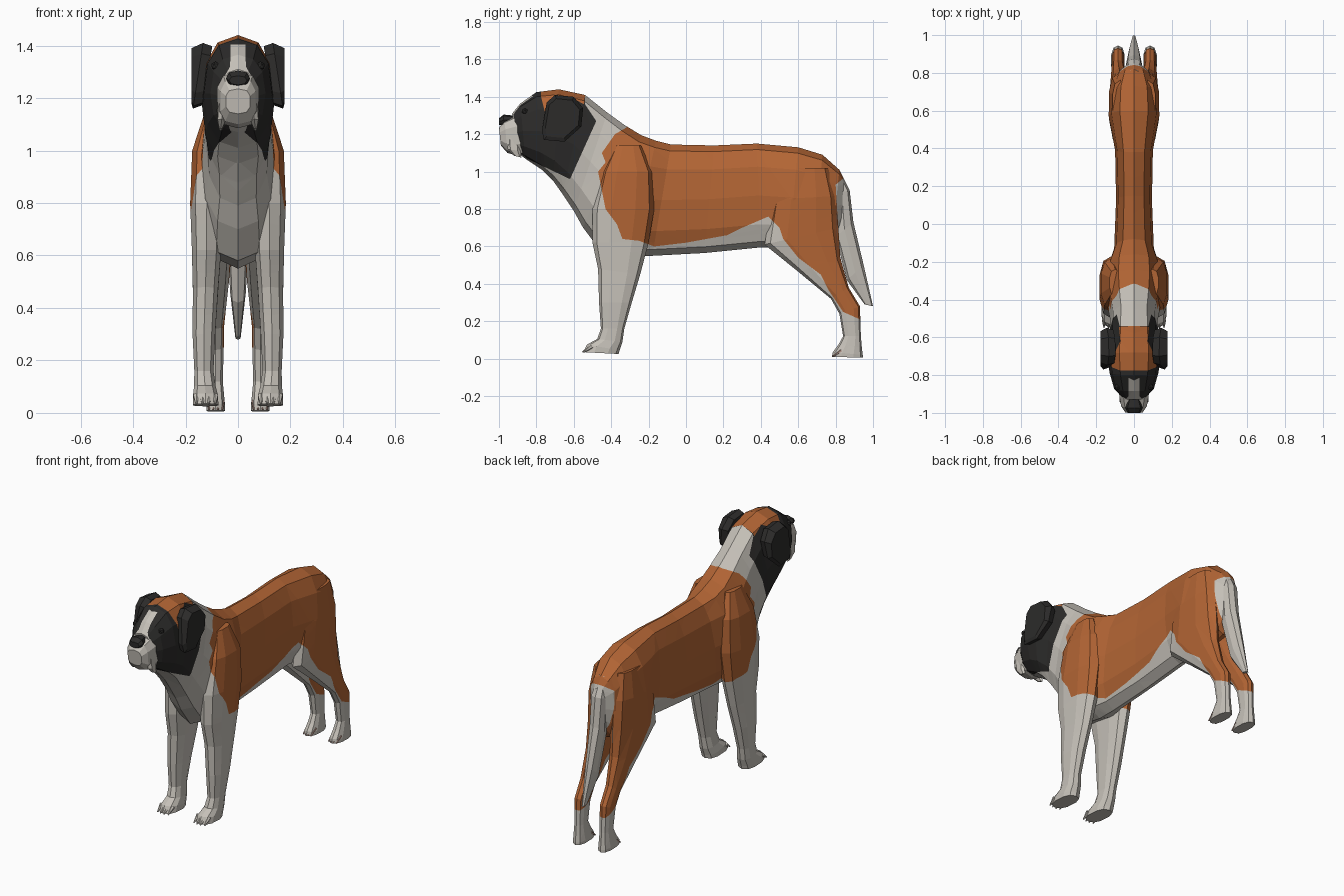
import bpy, bmesh, math
from mathutils import Vector, Matrix

if "Cube" in bpy.data.objects:
    bpy.data.objects.remove(bpy.data.objects["Cube"])

WHITE, ORANGE, BLACK, PINK = range(4)
MATS = []
for name, col in (("white_fur", (.56, .53, .48)), ("orange_fur", (.45, .13, .035)),
                  ("black_fur", (.025, .024, .023)), ("pink_toe", (.45, .3, .25))):
    m = bpy.data.materials.new(name)
    m.diffuse_color = (*col, 1)
    m.use_nodes = True
    m.node_tree.nodes["Principled BSDF"].inputs["Base Color"].default_value = m.diffuse_color
    MATS.append(m)


def finish(name, bm, mirror=False):
    me = bpy.data.meshes.new(name)
    bm.to_mesh(me)
    bm.free()
    ob = bpy.data.objects.new(name, me)
    bpy.context.collection.objects.link(ob)
    for m in MATS:
        me.materials.append(m)
    if mirror:
        ob.modifiers.new("mirror", 'MIRROR').use_mirror_merge = False
    return ob


def loft(rings, n=12, mat=WHITE, power=.85):
    """Skin rings given as (y0, z0, y1, z1, half width, centre x)."""
    bm = bmesh.new()
    soft = lambda v: math.copysign(abs(v) ** power, v)
    loops = []
    for r in rings:
        a, b = Vector((0, r[0], r[1])), Vector((0, r[2], r[3]))
        cx = r[5] if len(r) > 5 else 0
        loop = []
        for i in range(n):
            t = 2 * math.pi * i / n
            p = (a + b) / 2 + (a - b) / 2 * soft(math.cos(t))
            p.x = cx + r[4] * soft(math.sin(t))
            loop.append(bm.verts.new(p))
        loops.append(loop)
    for p, q in zip(loops, loops[1:]):
        for i in range(n):
            j = (i + 1) % n
            bm.faces.new((p[i], p[j], q[j], q[i]))
    bm.faces.new(loops[0])
    bm.faces.new(loops[-1][::-1])
    for f in bm.faces:
        f.material_index = mat
    bmesh.ops.recalc_face_normals(bm, faces=bm.faces)
    return bm


def inside(u, v, poly):
    hit = False
    for (a, b), (c, d) in zip(poly, poly[1:] + poly[:1]):
        if (b > v) != (d > v) and u < (c - a) * (v - b) / (d - b) + a:
            hit = not hit
    return hit


def paint(bm, poly, mat, axis=1, ymin=-9, ymax=9):
    """Cut the polygon's edge lines into the surface and colour what lies inside it."""
    near = lambda f: ymin < f.calc_center_median().y < ymax
    for (a, b), (c, d) in zip(poly, poly[1:] + poly[:1]):
        co, no = Vector((0, 0, b)), Vector((0, 0, a - c))
        co[axis], no[axis] = a, d - b
        fs = [f for f in bm.faces if near(f)]
        geom = list({v for f in fs for v in f.verts}) + list({e for f in fs for e in f.edges}) + fs
        bmesh.ops.bisect_plane(bm, geom=geom, dist=1e-5, plane_co=co, plane_no=no.normalized())
    for f in bm.faces:
        c = f.calc_center_median()
        if near(f) and inside(c[axis], c.z, poly):
            f.material_index = mat


# Coat patches, drawn in side view (y, z)
COAT = [(-.27, 1.3), (-.32, 1.235), (-.38, 1.2), (-.45, 1.1), (-.43, 1.05), (-.47, 1.0),
        (-.43, .8), (-.37, .72), (-.34, .64), (-.25, .63), (-.17, .60), (0, .62), (.22, .66),
        (.3, .70), (.44, .76), (.5, .7), (.52, .64), (.6, .54), (.72, .45), (.76, .37),
        (.84, .25), (.93, .21), (.97, .3), (.86, .45), (.82, .6), (.80, .93), (.86, .98), (.86, 1.2)]
MASK = [(-.96, 1.30), (-.91, 1.12), (-.85, 1.07), (-.62, .96), (-.48, 1.27), (-.54, 1.36),
        (-.54, 1.5), (-.96, 1.5)]
CROWN = [(-.78, 1.5), (-.775, 1.40), (-.75, 1.30), (-.70, 1.36), (-.62, 1.40),
         (-.545, 1.36), (-.53, 1.5)]
BLAZE = [(-.065, 1.26), (-.03, 1.32), (-.028, 1.405), (.028, 1.405), (.03, 1.32), (.065, 1.26)]

# Head, neck and trunk as one skin
body = loft([
    (-.93, 1.31, -.90, 1.10, .065), (-.885, 1.365, -.86, 1.07, .105),
    (-.80, 1.425, -.77, 1.01, .13), (-.68, 1.44, -.71, .95, .14),
    (-.54, 1.41, -.66, .88, .128), (-.42, 1.315, -.60, .79, .125),
    (-.33, 1.25, -.55, .70, .14), (-.24, 1.195, -.46, .58, .15),
    (-.16, 1.165, -.30, .55, .14), (-.08, 1.145, -.18, .55, .105),
    (.15, 1.14, .1, .565, .095), (.38, 1.15, .40, .595, .10),
    (.6, 1.13, .55, .59, .135), (.73, 1.09, .68, .59, .125),
    (.82, 1.01, .78, .62, .085), (.85, .95, .83, .7, .04)])
paint(body, COAT, ORANGE, ymin=-.56)
paint(body, MASK, BLACK, ymax=-.4)
paint(body, CROWN, ORANGE, ymax=-.4)
paint(body, BLAZE, WHITE, axis=0, ymax=-.79)
finish("body", body)

# Muzzle and nose
finish("muzzle", loft([
    (-.86, 1.32, -.85, 1.085, .085), (-.92, 1.30, -.90, 1.085, .08),
    (-.97, 1.275, -.955, 1.10, .07), (-1.0, 1.235, -.99, 1.14, .048)], 10, power=.7))
finish("nose", loft([
    (-.925, 1.30, -.93, 1.25, .03), (-.975, 1.305, -.975, 1.245, .046),
    (-1.0, 1.285, -1.0, 1.25, .034)], 8, BLACK))

# Jowls hanging beside the chin
finish("jowl", loft([
    (-.955, 1.18, -.89, 1.18, .02, .055), (-.955, 1.12, -.885, 1.11, .018, .062),
    (-.92, 1.085, -.88, 1.075, .006, .066)], 6), True)

# Eyes
bm = bmesh.new()
bmesh.ops.create_icosphere(bm, subdivisions=1, radius=.018,
                           matrix=Matrix.Translation((.086, -.862, 1.322)))
for f in bm.faces:
    f.material_index = BLACK
finish("eye", bm, True)

# Hanging ears: a flap whose outer face is slightly smaller
EAR = [(-.77, 1.22), (-.745, 1.37), (-.70, 1.41), (-.6, 1.40), (-.55, 1.34), (-.56, 1.24),
       (-.65, 1.16), (-.76, 1.17)]
bm = bmesh.new()
layers = []
for x, s in ((.115, .9), (.15, 1), (.178, .84)):
    layers.append([bm.verts.new((x + .02 * (1.3 - z) / .13 * (x < .17), -.66 + (y + .66) * s,
                                 1.285 + (z - 1.285) * s)) for y, z in EAR])
for p, q in zip(layers, layers[1:]):
    for i in range(len(EAR)):
        j = (i + 1) % len(EAR)
        bm.faces.new((p[i], p[j], q[j], q[i]))
bm.faces.new(layers[0])
bm.faces.new(layers[-1])
bmesh.ops.recalc_face_normals(bm, faces=bm.faces)
for f in bm.faces:
    f.material_index = BLACK
finish("ear", bm, True)

# Front legs with shoulders and paws
leg = loft([
    (-.38, 1.14, -.24, 1.14, .03, .10), (-.45, 1.0, -.18, 1.0, .062, .115),
    (-.50, .80, -.17, .80, .066, .119), (-.50, .62, -.20, .62, .058, .12),
    (-.47, .48, -.245, .45, .05, .124), (-.465, .3, -.29, .3, .045, .13),
    (-.455, .16, -.33, .16, .038, .13), (-.475, .105, -.34, .09, .043, .126),
    (-.53, .075, -.355, .045, .05, .124), (-.55, .035, -.36, .025, .05, .123)], 10, power=.8)
paint(leg, COAT, ORANGE)
finish("front_leg", leg, True)

# Hind legs with thighs, hocks and paws
leg = loft([
    (.52, 1.02, .76, 1.02, .04, .075), (.46, .85, .80, .87, .06, .076),
    (.42, .61, .815, .70, .056, .076), (.60, .465, .825, .54, .046, .08),
    (.775, .32, .87, .38, .034, .085), (.82, .24, .93, .28, .032, .085),
    (.84, .12, .935, .12, .028, .085), (.815, .075, .94, .06, .033, .085),
    (.785, .035, .945, .02, .037, .085), (.78, .01, .945, .005, .036, .085)], 10, power=.8)
paint(leg, COAT, ORANGE)
finish("hind_leg", leg, True)

# Toes along the front of each paw
for name, cx, y, z, step, mat in (("front_toe", .123, -.535, .05, .024, WHITE),
                                  ("hind_toe", .085, .80, .028, .017, PINK)):
    bm = bmesh.new()
    for i in range(4):
        place = Matrix.Translation((cx + (i - 1.5) * step, y + .006 * abs(i - 1.5), z))
        bmesh.ops.create_cone(bm, cap_ends=True, segments=6, radius1=step * .55, radius2=.003,
                              depth=.055, matrix=place @ Matrix.Rotation(math.radians(125), 4, 'X'))
    for f in bm.faces:
        f.material_index = mat
    for v in bm.verts:
        v.co.z = max(v.co.z, 0)
    finish(name, bm, True)

# Tail
finish("tail", loft([
    (.74, 1.0, .82, 1.01, .03), (.79, .88, .875, .9, .045), (.80, .65, .895, .73, .042),
    (.86, .42, .95, .50, .03), (.955, .29, 1.0, .28, .01)], 8))
